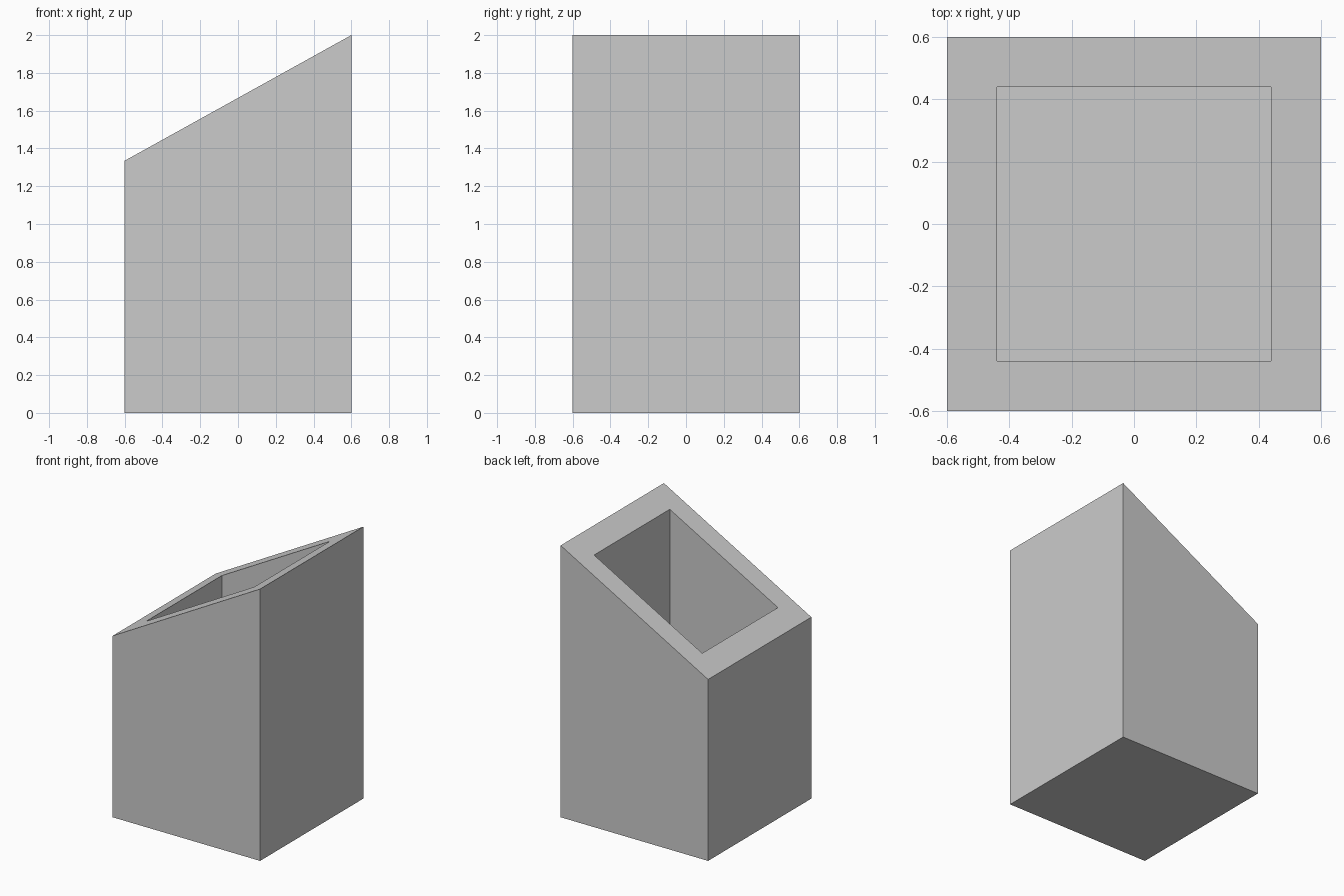
import bpy, bmesh

if "Cube" in bpy.data.objects:
    bpy.data.objects.remove(bpy.data.objects["Cube"])

HALF, WALL, FLOOR = 0.6, 0.16, 0.16
LOW, HIGH = 1.335, 2.0

bm = bmesh.new()

# Square block standing on the ground
bmesh.ops.create_cube(bm, size=2 * HALF)
for v in bm.verts:
    v.co.z = HIGH if v.co.z > 0 else 0.0
bm.faces.ensure_lookup_table()
top = max(bm.faces, key=lambda f: f.calc_center_median().z)

# Rim of even width around the opening
bmesh.ops.inset_region(bm, faces=[top], thickness=WALL, use_even_offset=True)

# Slope the whole rim, low at -x and high at +x
for v in bm.verts:
    if v.co.z > 0.5:
        v.co.z = LOW + (HIGH - LOW) * (v.co.x + HALF) / (2 * HALF)

# Sink the opening down to a flat inner floor
well = bmesh.ops.extrude_discrete_faces(bm, faces=[top])["faces"][0]
for v in well.verts:
    v.co.z = FLOOR

bmesh.ops.recalc_face_normals(bm, faces=bm.faces)
mesh = bpy.data.meshes.new("slanted_bin")
bm.to_mesh(mesh)
bm.free()
bpy.context.collection.objects.link(bpy.data.objects.new("slanted_bin", mesh))
